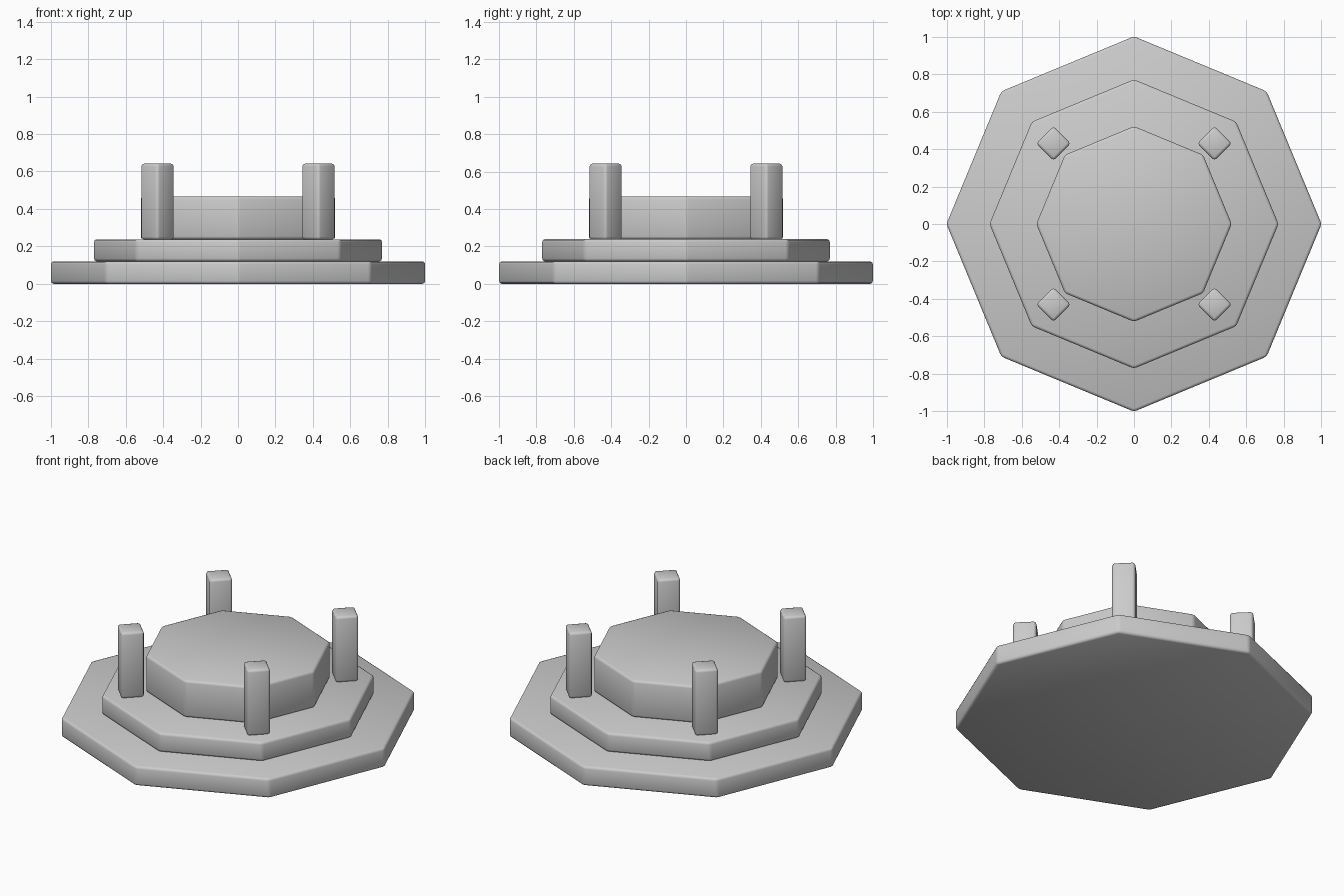
import bpy
import math

cube = bpy.data.objects.get("Cube")
if cube:
    bpy.data.objects.remove(cube, do_unlink=True)

# Single plain stone colour
stone = bpy.data.materials.new("light_grey_stone")
stone.use_nodes = True
grey = (0.6, 0.6, 0.6, 1)
stone.diffuse_color = grey
stone.node_tree.nodes["Principled BSDF"].inputs["Base Color"].default_value = grey


def prism(name, sides, radius, bottom, top, x=0, y=0):
    """Softly bevelled upright prism with corners on the x and y axes."""
    bpy.ops.mesh.primitive_cylinder_add(
        vertices=sides, radius=radius, depth=top - bottom,
        location=(x, y, (bottom + top) / 2))
    obj = bpy.context.object
    obj.name = name
    obj.data.materials.append(stone)
    bpy.ops.object.shade_smooth()
    bevel = obj.modifiers.new("soft_edges", "BEVEL")
    bevel.width = 0.015
    bevel.segments = 2
    bevel.limit_method = "ANGLE"
    return obj


# Stacked octagonal tiers
prism("base_tier", 8, 1.002, 0, 0.12)
prism("middle_tier", 8, 0.772, 0.12, 0.238)
prism("top_drum", 8, 0.522, 0.238, 0.466)

# Four square posts around the drum, turned on their corners
for side, sx in (("left", 1), ("right", -1)):
    for end, sy in (("front", -1), ("back", 1)):
        prism(f"{end}_{side}_post", 4, 0.092, 0.236, 0.642, 0.43 * sx, 0.43 * sy)
